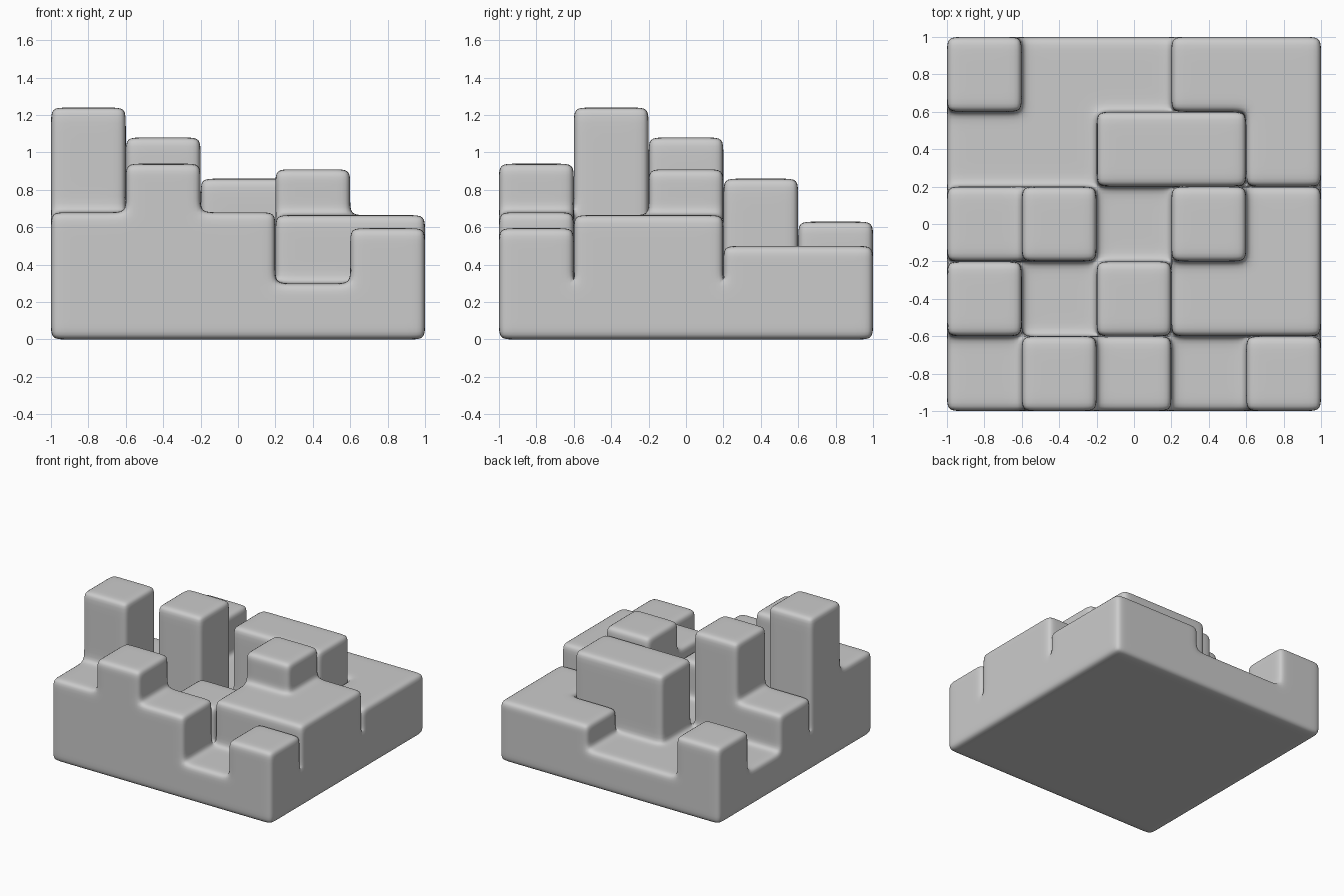
import bpy
import bmesh

old = bpy.data.objects.get("Cube")
if old:
    bpy.data.objects.remove(old, do_unlink=True)

SOFT = 0.08    # distance of the holding loops that control edge rounding
CELL = 0.4     # one square of the five by five plan
FLOOR = 0.3    # top of the base slab

# Each terrace: its cells (column, row), its height, then the towers rising from it
TERRACES = [
    ([(0, 0), (1, 0), (2, 0), (0, 1)], 0.68, [((1, 0), 0.94), ((0, 1), 1.24)]),
    ([(2, 1)], 0.6, []),
    ([(0, 2), (1, 2)], 0.6, [((1, 2), 1.08)]),
    ([(3, 1), (4, 1), (4, 2), (3, 2)], 0.665, [((3, 2), 0.91)]),
    ([(2, 3), (3, 3)], 0.86, []),
    ([(3, 4), (4, 4), (4, 3)], 0.5, []),
    ([(0, 4)], 0.63, []),
    ([(4, 0)], 0.595, []),
]

bm = bmesh.new()


def cell_of(face):
    c = face.calc_center_median()
    return int((c.x + 1) / CELL), int((c.y + 1) / CELL)


def raise_faces(faces, z, keep=False):
    """Extrude a patch straight up to height z and return the new top."""
    geom = bmesh.ops.extrude_face_region(bm, geom=faces)["geom"]
    for v in geom:
        if isinstance(v, bmesh.types.BMVert):
            v.co.z = z
    left = [f for f in faces if f.is_valid]
    if left and not keep:
        bmesh.ops.delete(bm, geom=left, context='FACES')
    return [g for g in geom if isinstance(g, bmesh.types.BMFace)]


def raise_block(faces, low, high):
    for z in (low + SOFT, high - SOFT, high):
        faces = raise_faces(faces, z)
    return faces


# Ground plan with holding lines on both sides of every cell border
lines = sorted(round(-1 + i * CELL + s, 4)
               for i in range(6) for s in (-SOFT, 0, SOFT)
               if abs(-1 + i * CELL + s) < 1.001)
grid = [[bm.verts.new((x, y, 0)) for x in lines] for y in lines]
plan = []
for a, b in zip(grid, grid[1:]):
    for i in range(len(lines) - 1):
        plan.append(bm.faces.new((a[i], a[i + 1], b[i + 1], b[i])))

# Base slab, keeping the plan as its underside
top = raise_faces(plan, SOFT, keep=True)
for z in (FLOOR - SOFT, FLOOR):
    top = raise_faces(top, z)

# Terraces and towers
for cells, height, towers in TERRACES:
    patch = [f for f in top if f.is_valid and cell_of(f) in cells]
    roof = raise_block(patch, FLOOR, height)
    for cell, peak in towers:
        raise_block([f for f in roof if f.is_valid and cell_of(f) == cell],
                    height, peak)

bmesh.ops.recalc_face_normals(bm, faces=bm.faces[:])
mesh = bpy.data.meshes.new("stepped_blocks")
bm.to_mesh(mesh)
bm.free()

# Plain grey material
grey = bpy.data.materials.new("plain_grey")
grey.use_nodes = True
colour = (0.6, 0.6, 0.6, 1)
grey.diffuse_color = colour
grey.node_tree.nodes["Principled BSDF"].inputs["Base Color"].default_value = colour
mesh.materials.append(grey)

# Soft rounded finish
blocks = bpy.data.objects.new("stepped_blocks", mesh)
bpy.context.collection.objects.link(blocks)
for p in mesh.polygons:
    p.use_smooth = True
rounding = blocks.modifiers.new("rounding", 'SUBSURF')
rounding.levels = rounding.render_levels = 2
